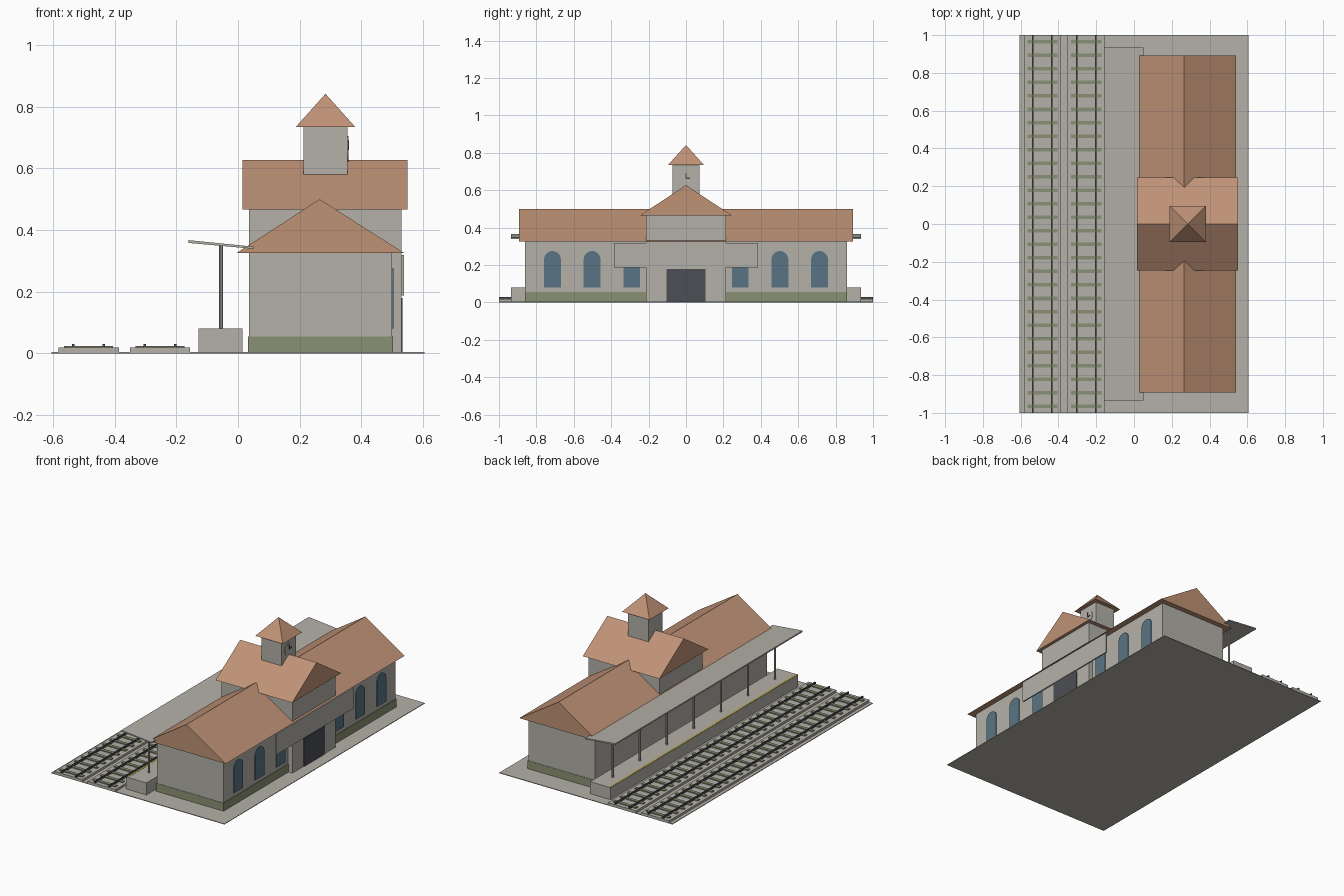
import bpy, math

cube = bpy.data.objects.get("Cube")
if cube:
    bpy.data.objects.remove(cube, do_unlink=True)


def linear(v):
    v /= 255
    return v / 12.92 if v <= 0.04045 else ((v + 0.055) / 1.055) ** 2.4


def material(name, *rgb):
    m = bpy.data.materials.new(name)
    m.use_nodes = True
    colour = tuple(linear(c) for c in rgb) + (1,)
    m.diffuse_color = colour
    m.node_tree.nodes["Principled BSDF"].inputs["Base Color"].default_value = colour
    return m


STONE = material("warm grey stone", 180, 177, 168)
TILE = material("terracotta tile", 191, 146, 118)
GREEN = material("olive green", 138, 145, 114)
GLASS = material("blue glass", 90, 116, 133)
DARK = material("charcoal", 76, 78, 85)
YELLOW = material("safety yellow", 185, 165, 70)


def mesh(name, verts, faces, mat):
    data = bpy.data.meshes.new(name)
    data.from_pydata(verts, [], faces)
    data.materials.append(mat)
    ob = bpy.data.objects.new(name, data)
    bpy.context.collection.objects.link(ob)
    return ob


def prism(name, outline, axis, lo, hi, mat):
    """Extrude a counter-clockwise outline along x ('x': y,z) or y ('y': x,z)."""
    def place(p, d):
        return (d, p[0], p[1]) if axis == "x" else (p[0], d, p[1])
    n = len(outline)
    verts = [place(p, d) for d in (lo, hi) for p in outline]
    faces = [tuple(range(n))[::-1], tuple(range(n, 2 * n))]
    faces += [(i, (i + 1) % n, n + (i + 1) % n, n + i) for i in range(n)]
    if axis == "y":
        faces = [f[::-1] for f in faces]
    return mesh(name, verts, faces, mat)


def box(name, x, y, z, mat):
    return prism(name, [(y[0], z[0]), (y[1], z[0]), (y[1], z[1]), (y[0], z[1])],
                 "x", x[0], x[1], mat)


# Ground and platform
box("ground", (-0.605, 0.605), (-1, 1), (0, 0.004), STONE)
box("platform", (-0.128, 0.015), (-0.935, 0.935), (0.004, 0.08), STONE)
box("platform_edge_stripe", (-0.126, -0.114), (-0.935, 0.935), (0.08, 0.081), YELLOW)

# Two railway tracks
for side, centre in (("outer", -0.485), ("inner", -0.253)):
    box(side + "_track_bed", (centre - 0.098, centre + 0.098), (-1, 1), (0.004, 0.018), STONE)
    for i in range(28):
        y = (i - 13.5) * 0.0715
        box(side + "_sleeper", (centre - 0.08, centre + 0.08), (y - 0.01, y + 0.01),
            (0.018, 0.024), GREEN)
    for dx in (-0.05, 0.05):
        x = centre + dx
        box(side + "_rail", (x - 0.004, x + 0.004), (-1, 1), (0.018, 0.03), DARK)

# Sloping platform canopy on posts
prism("canopy", [(-0.16, 0.358), (0.05, 0.339), (0.05, 0.346), (-0.16, 0.367)],
      "y", -0.935, 0.935, STONE)
for i in range(-3, 4):
    bpy.ops.mesh.primitive_cylinder_add(vertices=10, radius=0.007, depth=0.272,
                                        location=(-0.055, i * 0.27, 0.216))
    post = bpy.context.object
    post.name = "canopy_post"
    post.data.materials.append(STONE)
    bpy.ops.object.shade_smooth_by_angle()

# Long hall
box("hall_walls", (0.035, 0.5), (-0.86, 0.86), (0.004, 0.33), STONE)
for side in (-1, 1):
    ends = sorted((side * 0.214, side * 0.862))
    box("hall_plinth", (0.032, 0.503), ends, (0.004, 0.055), GREEN)
prism("hall_roof", [(-0.005, 0.325), (0.54, 0.325), (0.265, 0.5)], "y", -0.893, 0.893, TILE)

# Raised central block, its cross gable and entrance
box("central_walls", (0.035, 0.53), (-0.215, 0.215), (0.004, 0.468), STONE)
prism("central_roof", [(-0.245, 0.466), (0.245, 0.466), (0, 0.627)], "x", 0.015, 0.55, TILE)
box("entrance_door", (0.53, 0.534), (-0.105, 0.105), (0.004, 0.18), DARK)
box("entrance_panel", (0.53, 0.538), (-0.385, 0.385), (0.187, 0.319), STONE)

# Arched windows along the entrance side
for side in (-1, 1):
    for offset in (0.29, 0.502, 0.714):
        y = side * offset
        outline = [(y - 0.045, 0.08), (y + 0.045, 0.08)]
        for k in range(13):
            a = math.pi * k / 12
            outline.append((y + 0.045 * math.cos(a), 0.23 + 0.045 * math.sin(a)))
        prism("arched_window", outline, "x", 0.5, 0.505, GLASS)

# Clock tower
box("tower_walls", (0.213, 0.355), (-0.071, 0.071), (0.58, 0.737), STONE)
tx, half = 0.284, 0.096
mesh("tower_roof",
     [(tx - half, -half, 0.735), (tx + half, -half, 0.735), (tx + half, half, 0.735),
      (tx - half, half, 0.735), (tx, 0, 0.842)],
     [(3, 2, 1, 0), (0, 1, 4), (1, 2, 4), (2, 3, 4), (3, 0, 4)], TILE)
dial = [(0.042 * math.cos(k * math.pi / 12), 0.663 + 0.042 * math.sin(k * math.pi / 12))
        for k in range(24)]
prism("clock_face", dial, "x", 0.355, 0.358, STONE)
box("clock_minute_hand", (0.358, 0.361), (-0.004, 0.004), (0.66, 0.692), DARK)
box("clock_hour_hand", (0.358, 0.361), (-0.004, 0.022), (0.66, 0.667), DARK)
